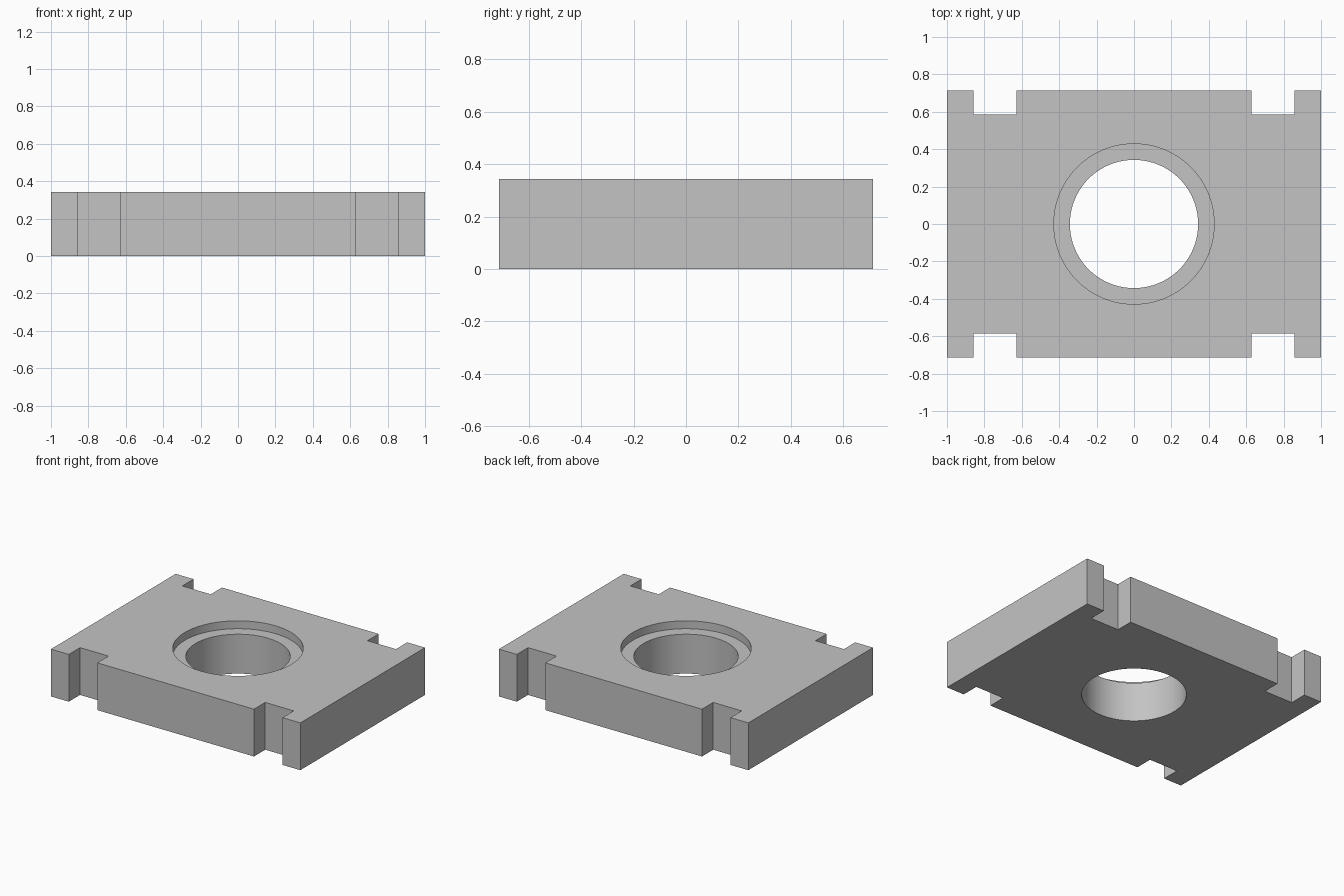
import bpy
import bmesh
import math

if "Cube" in bpy.data.objects:
    bpy.data.objects.remove(bpy.data.objects["Cube"], do_unlink=True)

U = 1 / 35                      # one design unit
HEIGHT = 12 * U
HALF_DEPTH = 25 * U
NOTCH_DEPTH = 4.5 * U

grey = bpy.data.materials.new("plain grey")
grey.use_nodes = True
colour = (0.55, 0.55, 0.55, 1)
grey.diffuse_color = colour
grey.node_tree.nodes["Principled BSDF"].inputs["Base Color"].default_value = colour

# Plate outline with two notches in the front and back edges
notch_in, notch_out = 22 * U, 30 * U
floor = HALF_DEPTH - NOTCH_DEPTH
half = [(notch_in, HALF_DEPTH), (notch_in, floor), (notch_out, floor),
        (notch_out, HALF_DEPTH), (1, HALF_DEPTH)]
back = [(-x, y) for x, y in reversed(half)] + half
outline = back + [(-x, -y) for x, y in back]

bm = bmesh.new()
face = bm.faces.new([bm.verts.new((x, y, 0)) for x, y in outline])
top = bmesh.ops.extrude_face_region(bm, geom=[face])["geom"]
bmesh.ops.translate(bm, vec=(0, 0, HEIGHT),
                    verts=[v for v in top if isinstance(v, bmesh.types.BMVert)])
bmesh.ops.recalc_face_normals(bm, faces=bm.faces[:])
mesh = bpy.data.meshes.new("notched_plate")
bm.to_mesh(mesh)
bm.free()
mesh.materials.append(grey)
plate = bpy.data.objects.new("notched_plate", mesh)
bpy.context.collection.objects.link(plate)


def drill(name, radius, bottom):
    """Cut a round hole from above down to the given height."""
    top_z = HEIGHT + 0.1
    bpy.ops.mesh.primitive_cylinder_add(
        vertices=96, radius=radius, depth=top_z - bottom,
        location=(0, 0, (top_z + bottom) / 2))
    cutter = bpy.context.object
    cutter.name = name
    cutter.hide_render = True
    cutter.data.materials.append(grey)
    cut = plate.modifiers.new(name, "BOOLEAN")
    cut.operation = "DIFFERENCE"
    cut.solver = "EXACT"
    cut.object = cutter
    bpy.context.view_layer.objects.active = plate
    bpy.ops.object.modifier_apply(modifier=name)
    bpy.data.objects.remove(cutter, do_unlink=True)


# Through bore and the shallow wider recess above it
drill("bore_cutter", 12 * U, -0.1)
drill("recess_cutter", 15 * U, HEIGHT - 2 * U)

bpy.ops.object.select_all(action="DESELECT")
plate.select_set(True)
bpy.context.view_layer.objects.active = plate
bpy.ops.object.shade_smooth_by_angle(angle=math.radians(30))
